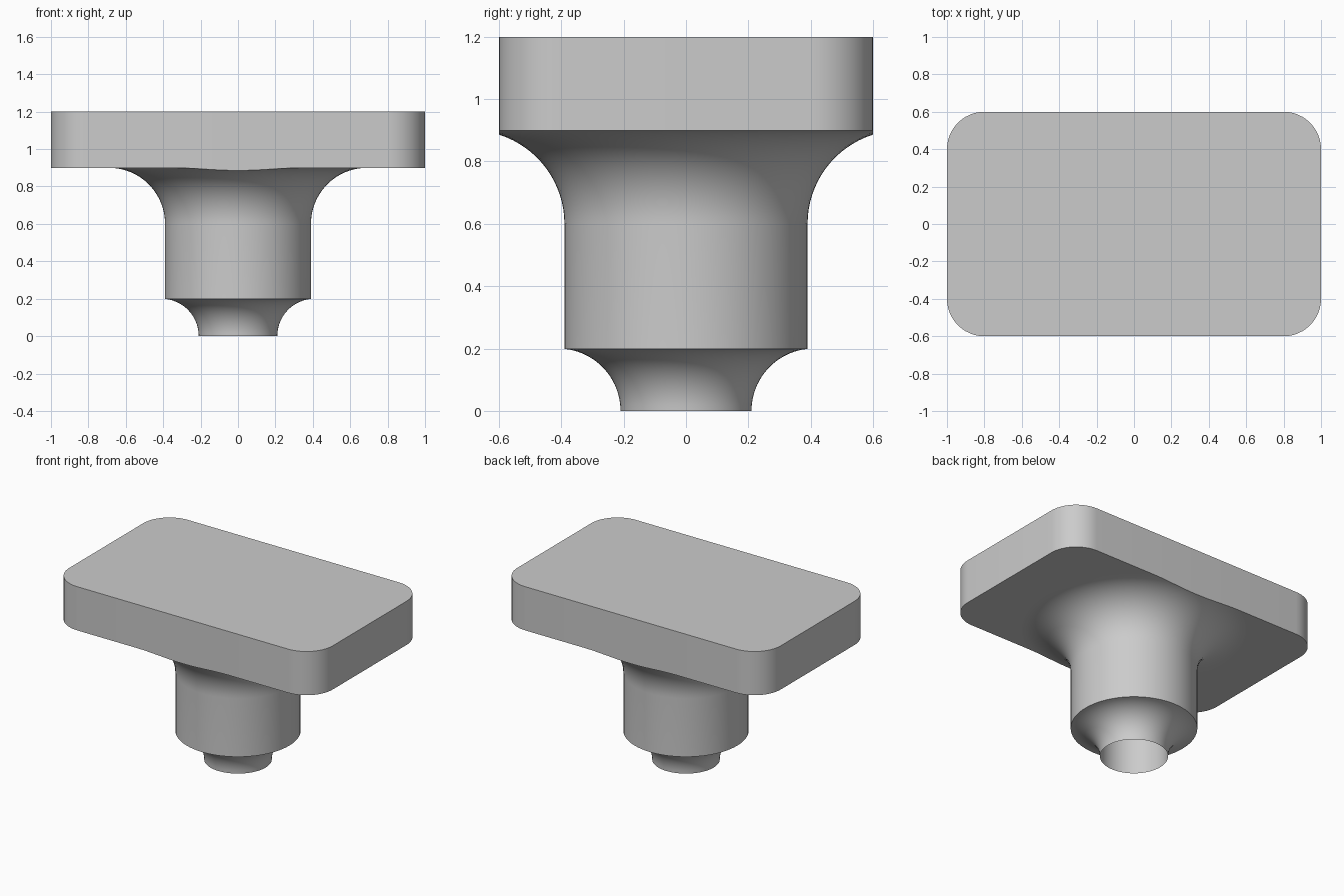
import bpy, bmesh
from math import sin, cos, pi, radians, asin
from mathutils import Vector, Matrix

cube = bpy.data.objects.get("Cube")
if cube:
    bpy.data.objects.remove(cube, do_unlink=True)

grey = bpy.data.materials.new("plain_grey")
grey.use_nodes = True
colour = (0.6, 0.6, 0.6, 1)
grey.diffuse_color = colour
grey.node_tree.nodes["Principled BSDF"].inputs["Base Color"].default_value = colour


def finish(name, bm):
    bmesh.ops.recalc_face_normals(bm, faces=bm.faces)
    mesh = bpy.data.meshes.new(name)
    bm.to_mesh(mesh)
    bm.free()
    mesh.materials.append(grey)
    obj = bpy.data.objects.new(name, mesh)
    bpy.context.collection.objects.link(obj)
    bpy.ops.object.select_all(action="DESELECT")
    obj.select_set(True)
    bpy.context.view_layer.objects.active = obj
    bpy.ops.object.shade_smooth_by_angle(angle=radians(30))
    return obj


def arc(cx, cy, r, a0, a1, steps):
    return [(cx + r * cos(a0 + (a1 - a0) * i / steps),
             cy + r * sin(a0 + (a1 - a0) * i / steps)) for i in range(steps + 1)]


# Rounded rectangular top slab
HALF_X, HALF_Y, CORNER = 1.0, 0.6, 0.2
UNDER, TOP = 0.9, 1.2
outline = []
for k, (sx, sy) in enumerate([(1, 1), (-1, 1), (-1, -1), (1, -1)]):
    outline += arc(sx * (HALF_X - CORNER), sy * (HALF_Y - CORNER), CORNER,
                   k * pi / 2, (k + 1) * pi / 2, 12)
bm = bmesh.new()
base = bm.faces.new([bm.verts.new((x, y, UNDER)) for x, y in outline])
side = bmesh.ops.extrude_face_region(bm, geom=[base], use_keep_orig=True)
bmesh.ops.translate(bm, vec=(0, 0, TOP - UNDER),
                    verts=[g for g in side["geom"] if isinstance(g, bmesh.types.BMVert)])
finish("top_slab", bm)

# Turned stem: bore, lower fillet, straight body, upper flare into the slab
BORE, BODY = 0.21, 0.39
profile = [(0, 0.85), (BORE, 0.85)]
profile += arc(BORE + 0.2, 0, 0.2, pi, pi - asin(0.995), 14)
profile += [(BODY, 0.6)]
profile += arc(BODY + 0.3, 0.6, 0.3, pi, pi / 2, 20)[1:]
profile += [(0, UNDER + 0.02)]

bm = bmesh.new()
verts = [bm.verts.new((r, 0, z)) for r, z in profile]
edges = [bm.edges.new(pair) for pair in zip(verts, verts[1:])]
bmesh.ops.spin(bm, geom=verts + edges, cent=(0, 0, 0), axis=(0, 0, 1),
               angle=2 * pi, steps=72, use_merge=True)
bmesh.ops.remove_doubles(bm, verts=bm.verts, dist=0.0005)

# Trim the flare flush with the long sides of the slab
for s in (1, -1):
    cut = bmesh.ops.bisect_plane(bm, geom=bm.verts[:] + bm.edges[:] + bm.faces[:],
                                 plane_co=(0, s * HALF_Y, 0), plane_no=(0, s, 0),
                                 clear_outer=True)
    rim = [g for g in cut["geom_cut"] if isinstance(g, bmesh.types.BMEdge)]
    bmesh.ops.holes_fill(bm, edges=rim, sides=0)
finish("stem", bm)
